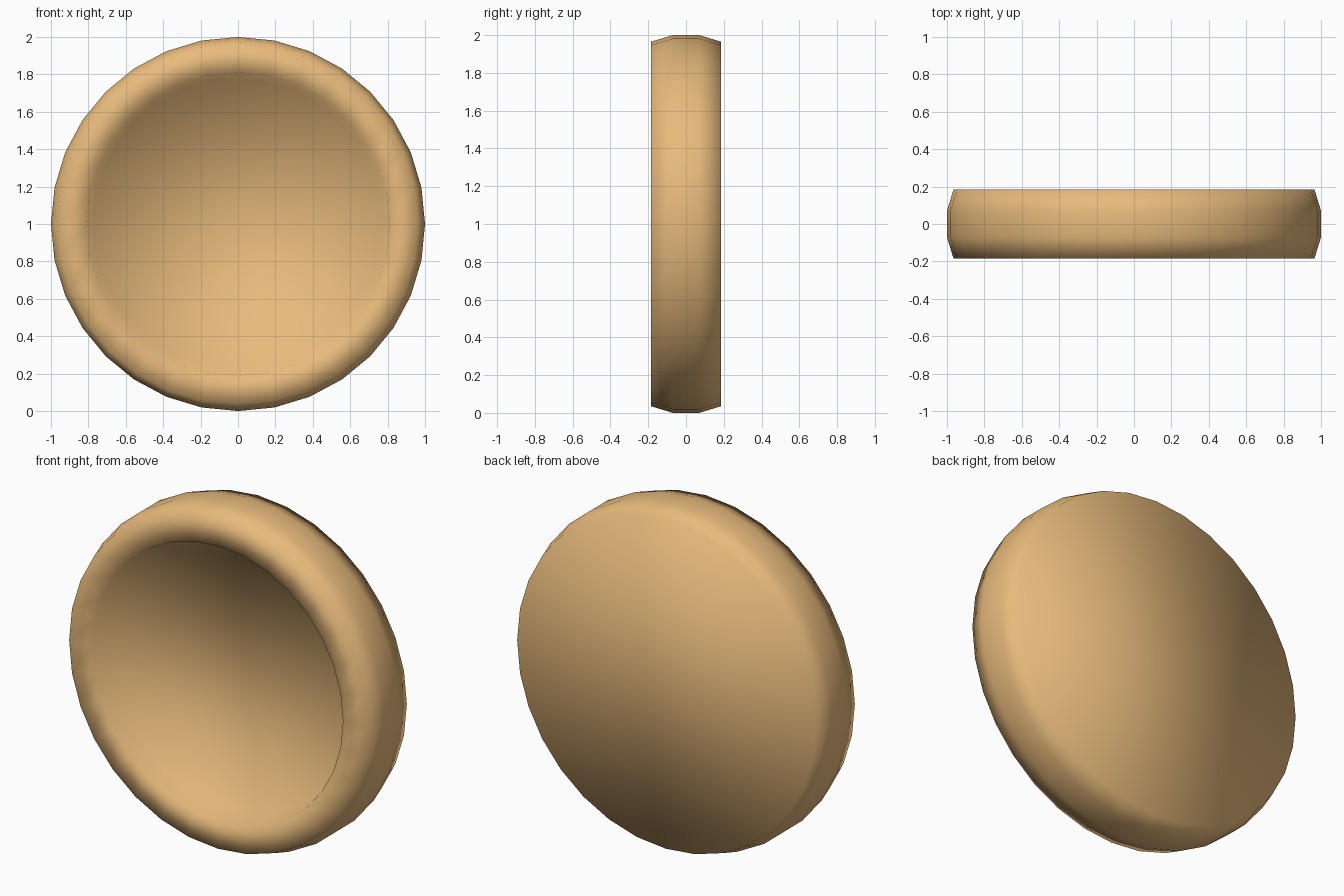
import bpy, bmesh
from math import cos, sin, tau

if "Cube" in bpy.data.objects:
    bpy.data.objects.remove(bpy.data.objects["Cube"])

SIDES = 32
# (radius, y) from the dish floor over the rim to the flat back
PROFILE = [(0.775, -0.07), (0.81, -0.185), (0.965, -0.185),
           (1.0, -0.07), (1.0, 0.07), (0.965, 0.185)]

bm = bmesh.new()
rings = [[bm.verts.new((r * cos(i * tau / SIDES), y, 1 + r * sin(i * tau / SIDES)))
          for i in range(SIDES)] for r, y in PROFILE]

# Rim bands
for a, b in zip(rings, rings[1:]):
    for i in range(SIDES):
        j = (i + 1) % SIDES
        bm.faces.new((a[i], a[j], b[j], b[i]))

# Dish floor and back cap
bm.faces.new(rings[0])
bm.faces.new(rings[-1])
bmesh.ops.recalc_face_normals(bm, faces=bm.faces)
for f in bm.faces:
    f.smooth = True

mesh = bpy.data.meshes.new("round_dish")
bm.to_mesh(mesh)
bm.free()
dish = bpy.data.objects.new("round_dish", mesh)
bpy.context.collection.objects.link(dish)

# Tan finish
mat = bpy.data.materials.new("tan")
mat.diffuse_color = (0.8, 0.49, 0.2, 1)
mat.use_nodes = True
mat.node_tree.nodes["Principled BSDF"].inputs["Base Color"].default_value = mat.diffuse_color
mesh.materials.append(mat)
